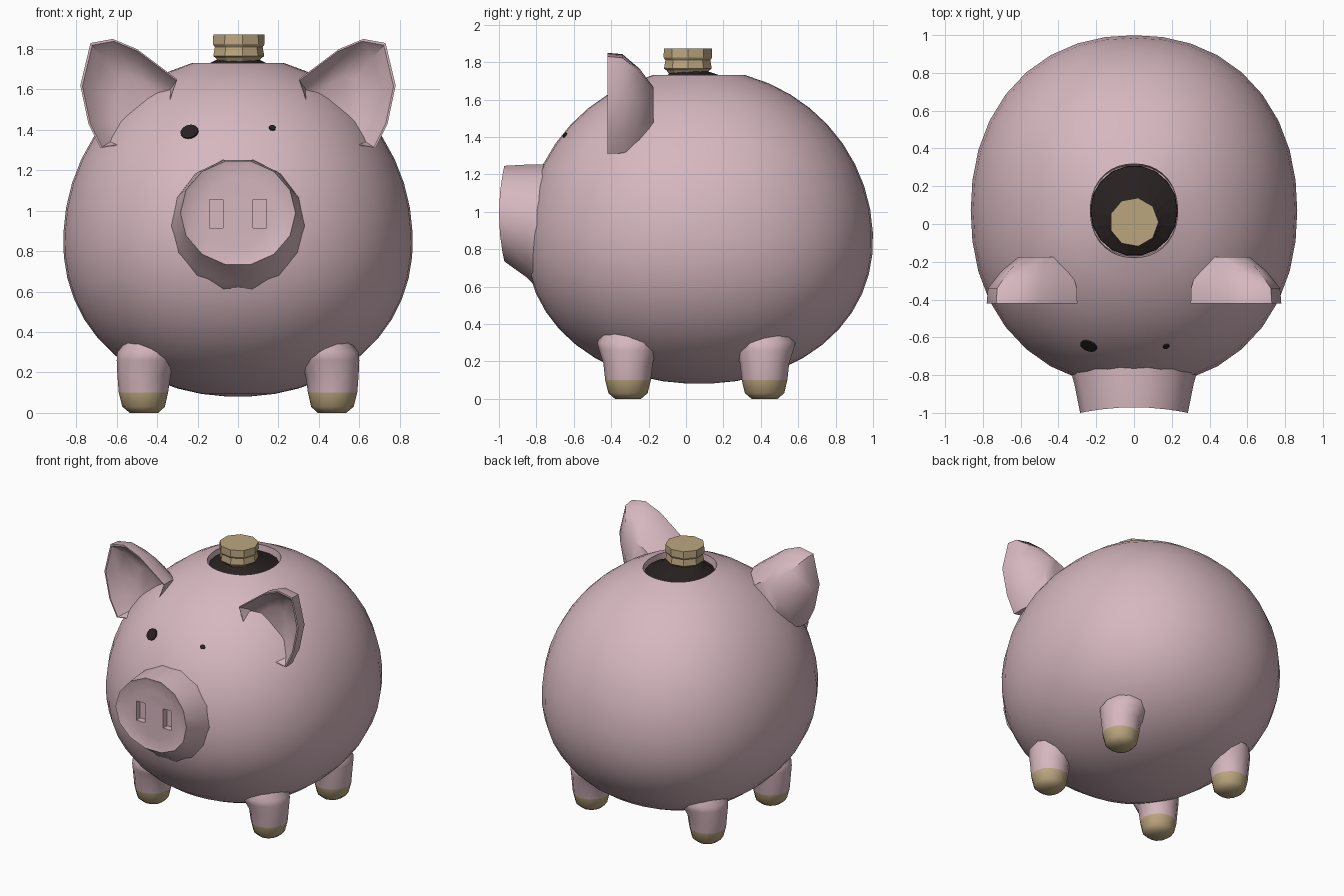
import bpy, bmesh, math
from mathutils import Vector

if "Cube" in bpy.data.objects:
    bpy.data.objects.remove(bpy.data.objects["Cube"])


def material(name, rgb):
    m = bpy.data.materials.new(name)
    m.diffuse_color = (*rgb, 1)
    m.use_nodes = True
    m.node_tree.nodes["Principled BSDF"].inputs["Base Color"].default_value = m.diffuse_color
    return m


PINK = material("pink", (0.67, 0.475, 0.525))
TAN = material("tan", (0.50, 0.38, 0.21))
DARK = material("near black", (0.022, 0.015, 0.015))


def ring(cx, cy, cz, rx, ry, n, p=2.0):
    """Horizontal ellipse of n points; p above 2 makes it squarer."""
    pts = []
    for i in range(n):
        c, s = math.cos(2 * math.pi * i / n), math.sin(2 * math.pi * i / n)
        k = (abs(c) ** p + abs(s) ** p) ** (-1 / p)
        pts.append(Vector((cx + rx * c * k, cy + ry * s * k, cz)))
    return pts


def loft(name, rings, mats, smooth=40, rule=None):
    """Skin a stack of equal rings and close both ends."""
    bm = bmesh.new()
    vs = [[bm.verts.new(p) for p in r] for r in rings]
    n = len(rings[0])
    for a, b in zip(vs, vs[1:]):
        for i in range(n):
            j = (i + 1) % n
            bm.faces.new((a[i], a[j], b[j], b[i]))
    bm.faces.new(vs[0])
    bm.faces.new(vs[-1])
    bmesh.ops.recalc_face_normals(bm, faces=bm.faces)
    if rule:
        for f in bm.faces:
            f.material_index = rule(f.calc_center_median())
    me = bpy.data.meshes.new(name)
    bm.to_mesh(me)
    bm.free()
    for m in mats:
        me.materials.append(m)
    ob = bpy.data.objects.new(name, me)
    bpy.context.collection.objects.link(ob)
    if smooth:
        bpy.ops.object.select_all(action='DESELECT')
        ob.select_set(True)
        bpy.context.view_layer.objects.active = ob
        bpy.ops.object.shade_smooth_by_angle(angle=math.radians(smooth))
    return ob


# Body: egg-shaped shell turned about z, open at the top with a sunken floor
CY, CZ, RX, RY, UP, DOWN, P = 0.07, 0.85, 0.865, 0.93, 0.913, 0.77, 2.18
body_rings = []
top = math.acos(0.267)
for k in range(21):
    a = -1.5 + (top + 1.5) * k / 20
    c, s = math.cos(a), math.sin(a)
    if s < 0:  # slightly fuller lower half
        f = (c ** 2.1 + (-s) ** 2.1) ** (-1 / 2.1)
        c, s = c * f, s * f
    body_rings.append(ring(0, CY, CZ + (UP if s > 0 else DOWN) * s, RX * c, RY * c, 36, P))
body_rings.append(ring(0, CY, 1.66, 0.23, 0.24, 36, P))
loft("body", body_rings, [PINK])

# Dark collar filling the opening, sloping up to the stopper
loft("dark_collar", [ring(0, CY, 1.665, 0.232, 0.24, 18),
                     ring(0, CY, 1.69, 0.23, 0.238, 18),
                     ring(0, 0.05, 1.72, 0.16, 0.16, 18),
                     ring(0, 0.02, 1.75, 0.10, 0.10, 18)], [DARK], 0)

# Stopper
loft("stopper", [ring(0, 0.01, z, r, r, 9) for z, r in
                 ((1.72, 0.09), (1.755, 0.115), (1.765, 0.13), (1.81, 0.122),
                  (1.825, 0.132), (1.872, 0.13))], [TAN], 0)

# Legs with tan hooves, leaning into the belly at the top
for side, sx in (("left", -1), ("right", 1)):
    for end, y in (("front", -0.31), ("back", 0.42)):
        prof = ((0.0, 0.07, 0.465), (0.03, 0.105, 0.467), (0.1, 0.122, 0.468),
                (0.19, 0.132, 0.465), (0.26, 0.155, 0.445), (0.30, 0.165, 0.432),
                (0.40, 0.12, 0.40))
        loft(f"{end}_{side}_leg",
             [ring(sx * x, y, z, r, r, 12) for z, r, x in prof],
             [PINK, TAN], 45, lambda c: 1 if c.z < 0.1 else 0)


# Snout: flared tube with a slightly dished front
def snout_ring(y, rx, rz, cz, dish=0.0, n=14):
    ts = [2 * math.pi * i / n for i in range(n)]
    return [Vector((rx * math.cos(t), y + dish * math.sin(t) ** 2,
                    cz + rz * math.sin(t))) for t in ts]


snout = loft("snout", [snout_ring(-0.60, 0.36, 0.38, 0.89),
                       snout_ring(-0.78, 0.335, 0.345, 0.915),
                       snout_ring(-0.85, 0.315, 0.31, 0.95),
                       snout_ring(-1.0, 0.285, 0.262, 0.99, 0.03),
                       snout_ring(-0.985, 0.262, 0.24, 0.99, 0.02),
                       snout_ring(-0.965, 0.19, 0.17, 0.99)], [PINK], 40)

# Nostrils: two slots cut into the snout
for sx in (-1, 1):
    bpy.ops.mesh.primitive_cube_add(size=1, location=(sx * 0.108, -0.97, 0.985))
    cutter = bpy.context.object
    cutter.name = "nostril_cutter"
    cutter.scale = (0.068, 0.1, 0.14)
    cutter.data.materials.append(PINK)
    cutter.hide_render = True
    mod = snout.modifiers.new("nostril", 'BOOLEAN')
    mod.operation, mod.solver, mod.object = 'DIFFERENCE', 'EXACT', cutter
    bpy.context.view_layer.objects.active = snout
    bpy.ops.object.modifier_apply(modifier=mod.name)
    bpy.data.objects.remove(cutter, do_unlink=True)

# Ears: cupped shells, hollow towards the front
OUTLINE = ((0.30, 1.65), (0.38, 1.71), (0.50, 1.80), (0.62, 1.85), (0.73, 1.83),
           (0.78, 1.62), (0.74, 1.43), (0.68, 1.31), (0.56, 1.33), (0.36, 1.48))
for side, sx in (("left", -1), ("right", 1)):
    stack = ((0.52, -0.175), (0.78, -0.25), (0.98, -0.34), (1.0, -0.42),
             (0.97, -0.42), (0.80, -0.35), (0.5, -0.30))
    loft(f"{side}_ear",
         [[Vector((sx * (0.43 + (x - 0.43) * s), y, 1.47 + (z - 1.47) * s))
           for x, z in OUTLINE] for s, y in stack], [PINK], 40)

# Eyes: thin dark plates lying on the body, one larger than the other
for side, x, z, r in (("left", -0.24, 1.39, 0.046), ("right", 0.17, 1.41, 0.017)):
    w = (1 - ((z - CZ) / UP) ** 2) ** (P / 2)
    y = CY - RY * (w - abs(x / RX) ** P) ** (1 / P)
    nrm = Vector((x / RX ** 2, (y - CY) / RY ** 2, (z - CZ) / UP ** 2)).normalized()
    q = nrm.to_track_quat('Z', 'Y')
    loft(f"{side}_eye", [[Vector((x, y, z)) + q @ p for p in ring(0, 0, h, r, r * 0.9, 12)]
                         for h in (-0.004, 0.005)], [DARK], 0)
